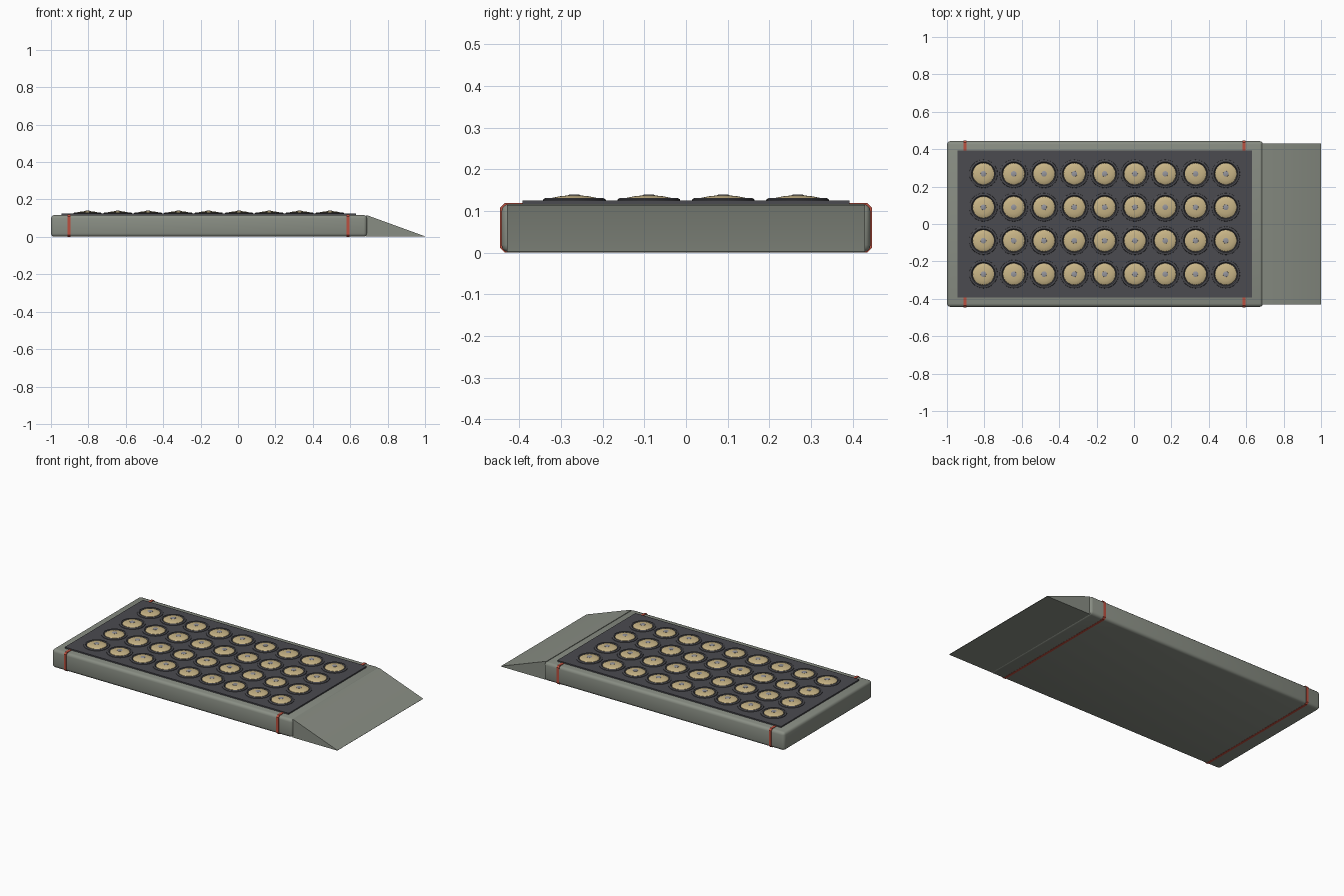
import bpy, bmesh, math

if "Cube" in bpy.data.objects:
    bpy.data.objects.remove(bpy.data.objects["Cube"])


def material(name, rgb):
    m = bpy.data.materials.new(name)
    m.diffuse_color = (*rgb, 1)
    m.use_nodes = True
    m.node_tree.nodes["Principled BSDF"].inputs["Base Color"].default_value = m.diffuse_color
    return m


GREEN = material("body_grey", (0.25, 0.27, 0.23))
DARK = material("dark_rubber", (0.07, 0.07, 0.08))
GOLD = material("brass", (0.58, 0.46, 0.24))
STEEL = material("steel", (0.3, 0.3, 0.33))
RED = material("red_strap", (0.5, 0.08, 0.05))


def add_object(name, mesh, mat):
    ob = bpy.data.objects.new(name, mesh)
    bpy.context.collection.objects.link(ob)
    if not mesh.materials:
        mesh.materials.append(mat)
    return ob


def smooth(mesh, angle=30):
    mesh.shade_smooth()
    mesh.set_sharp_from_angle(angle=math.radians(angle))


def box(name, lo, hi, mat, bevel=0.0, segments=3):
    bm = bmesh.new()
    bmesh.ops.create_cube(bm, size=1)
    for v in bm.verts:
        v.co = [(lo[i] + hi[i]) / 2 + v.co[i] * (hi[i] - lo[i]) for i in range(3)]
    if bevel:
        bmesh.ops.bevel(bm, geom=bm.edges[:], offset=bevel, segments=segments,
                        profile=0.5, affect='EDGES')
    me = bpy.data.meshes.new(name)
    bm.to_mesh(me)
    bm.free()
    smooth(me)
    return add_object(name, me, mat)


def lathe_mesh(name, profile, sides=28):
    # profile is a list of (radius, z), spun round the z axis
    bm = bmesh.new()
    vs = [bm.verts.new((r, 0, z)) for r, z in profile]
    es = [bm.edges.new(p) for p in zip(vs, vs[1:])]
    bmesh.ops.spin(bm, geom=vs + es, cent=(0, 0, 0), axis=(0, 0, 1),
                   angle=2 * math.pi, steps=sides, use_merge=True)
    bmesh.ops.remove_doubles(bm, verts=bm.verts[:], dist=1e-5)
    bmesh.ops.recalc_face_normals(bm, faces=bm.faces[:])
    me = bpy.data.meshes.new(name)
    bm.to_mesh(me)
    bm.free()
    smooth(me)
    return me


def extrude_profile(name, pts, axis, lo, hi, mat, bevel=0.0):
    # axis 'y': pts are (x, z); axis 'x': pts are (y, z)
    put = (lambda p, t: (p[0], t, p[1])) if axis == 'y' else (lambda p, t: (t, p[0], p[1]))
    bm = bmesh.new()
    a = [bm.verts.new(put(p, lo)) for p in pts]
    b = [bm.verts.new(put(p, hi)) for p in pts]
    n = len(pts)
    bm.faces.new(a)
    bm.faces.new(b[::-1])
    for i in range(n):
        bm.faces.new((a[i], b[i], b[(i + 1) % n], a[(i + 1) % n]))
    bmesh.ops.recalc_face_normals(bm, faces=bm.faces[:])
    if bevel:
        bmesh.ops.bevel(bm, geom=bm.edges[:], offset=bevel, segments=2,
                        profile=0.5, affect='EDGES')
    me = bpy.data.meshes.new(name)
    bm.to_mesh(me)
    bm.free()
    smooth(me)
    return add_object(name, me, mat)


# Main slab and the dark deck on it
box("body", (-1, -0.443, 0.001), (0.69, 0.443, 0.117), GREEN, bevel=0.018)
box("deck_panel", (-0.943, -0.392, 0.1), (0.63, 0.392, 0.125), DARK)

# Sloped end ramp
extrude_profile("ramp", [(0.685, 0.001), (0.999, 0.001), (1.0, 0.003), (0.692, 0.115), (0.685, 0.115)],
                'y', -0.43, 0.43, GREEN)


# Red straps: chamfered bands wrapping the slab
def outline(w, lo, hi, c):
    return [(-w, lo + c), (-w + c, lo), (w - c, lo), (w, lo + c),
            (w, hi - c), (w - c, hi), (-w + c, hi), (-w, hi - c)]


for name, x in (("rear_strap", -0.903), ("front_strap", 0.589)):
    extrude_profile(name, outline(0.446, 0, 0.12, 0.011), 'x', x - 0.008, x + 0.008, RED)

# Button parts: dark ring, brass dome, steel stud
parts = [
    ("button_ring", DARK, lathe_mesh("button_ring", [
        (0.077, 0.12), (0.075, 0.128), (0.070, 0.131), (0.064, 0.131), (0.059, 0.125)])),
    ("button_dome", GOLD, lathe_mesh("button_dome", [
        (0.058, 0.122), (0.057, 0.129), (0.052, 0.132), (0.035, 0.1355), (0.016, 0.1375), (0, 0.138)])),
    ("button_stud", STEEL, lathe_mesh("button_stud", [
        (0.016, 0.134), (0.015, 0.1385), (0.010, 0.14), (0, 0.14)], 14)),
]
for col in range(9):
    for row in range(4):
        for name, mat, me in parts:
            ob = add_object(f"{name}_{col}_{row}", me, mat)
            ob.location = (-0.805 + 0.162 * col, -0.268 + 0.1787 * row, 0)
